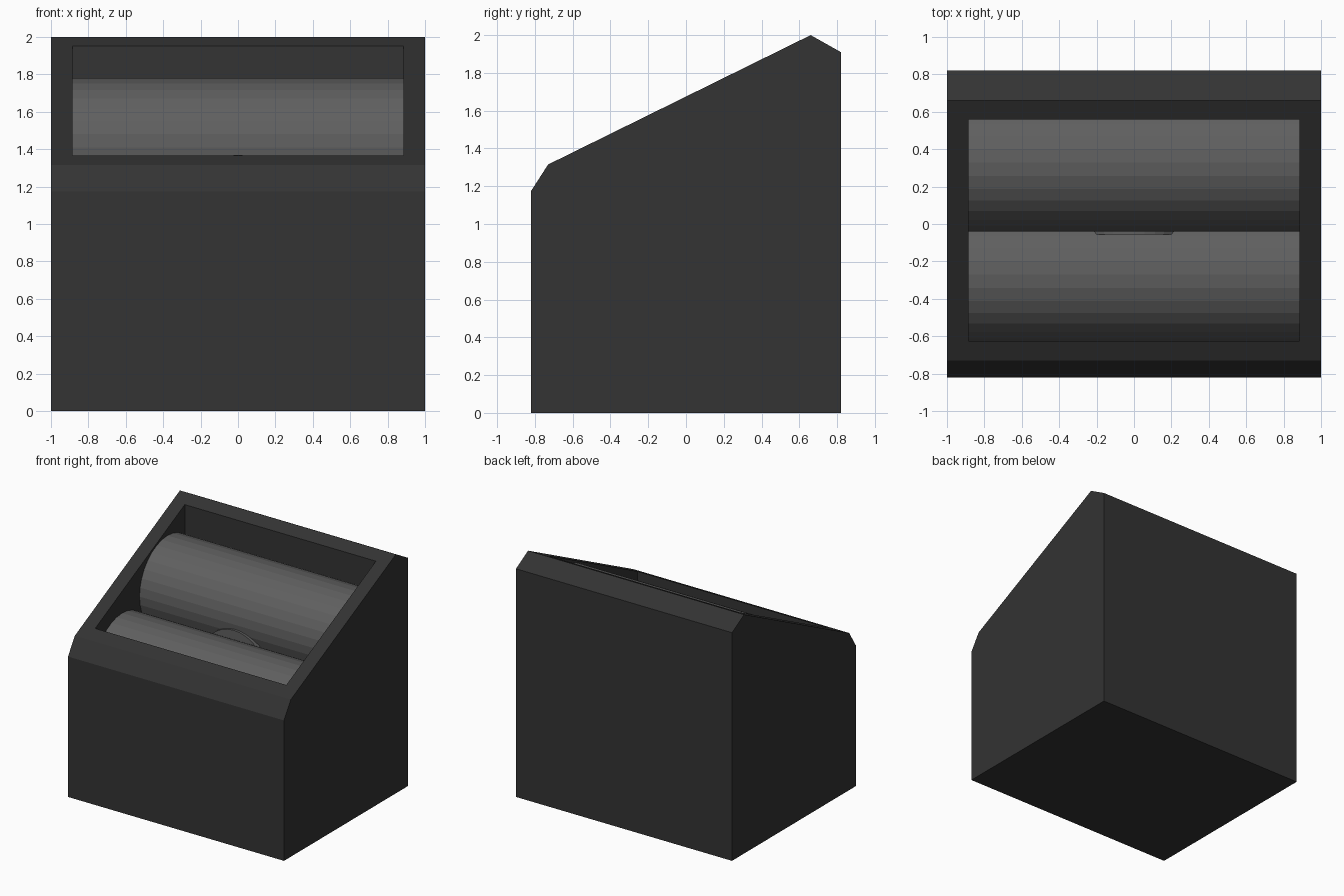
import bpy, bmesh, math
from mathutils import Matrix

if "Cube" in bpy.data.objects:
    bpy.data.objects.remove(bpy.data.objects["Cube"])


def material(name, value):
    m = bpy.data.materials.new(name)
    m.diffuse_color = (value, value, value, 1)
    m.use_nodes = True
    m.node_tree.nodes["Principled BSDF"].inputs["Base Color"].default_value = m.diffuse_color
    return m


def finish(bm, name, mat):
    bmesh.ops.recalc_face_normals(bm, faces=bm.faces)
    me = bpy.data.meshes.new(name)
    bm.to_mesh(me)
    bm.free()
    me.materials.append(mat)
    ob = bpy.data.objects.new(name, me)
    bpy.context.collection.objects.link(ob)
    return ob


def extrude_x(name, profile, half, mat):
    """Extrude a (y, z) profile from -half to +half along x."""
    bm = bmesh.new()
    face = bm.faces.new([bm.verts.new((-half, y, z)) for y, z in profile])
    ext = bmesh.ops.extrude_face_region(bm, geom=[face])["geom"]
    bmesh.ops.translate(bm, vec=(2 * half, 0, 0),
                        verts=[v for v in ext if isinstance(v, bmesh.types.BMVert)])
    return finish(bm, name, mat)


def cylinder(name, axis, centre, radius, length, mat):
    bm = bmesh.new()
    turn = Matrix.Rotation(math.pi / 2, 4, 'Y' if axis == 'x' else 'X')
    bmesh.ops.create_cone(bm, cap_ends=True, segments=32, radius1=radius,
                          radius2=radius, depth=length,
                          matrix=Matrix.Translation(centre) @ turn)
    return finish(bm, name, mat)


dark = material("charcoal", 0.033)
grey = material("roller grey", 0.115)

# Housing with a sloped top and chamfered front and back edges
housing = extrude_x("housing", [(-0.82, 0), (0.82, 0), (0.82, 1.91), (0.66, 2.0),
                                (-0.73, 1.315), (-0.82, 1.175)], 1.0, dark)

# Rectangular well sunk straight down through the slope
well = extrude_x("well_cutter", [(-0.625, 0.7), (0.56, 0.7), (0.56, 2.3), (-0.625, 2.3)],
                 0.885, dark)
well.hide_render = True
well.hide_viewport = True
cut = housing.modifiers.new("well", 'BOOLEAN')
cut.object = well
cut.solver = 'EXACT'

# Two stepped rollers spanning the well
for name, y, z in (("lower_roller", -0.27, 0.99), ("upper_roller", 0.33, 1.41)):
    cylinder(name, 'x', (0, y, z), 0.37, 1.768, grey)

# Small wheel between the rollers
cylinder("middle_wheel", 'y', (0, 0, 1.08), 0.29, 0.11, grey)
